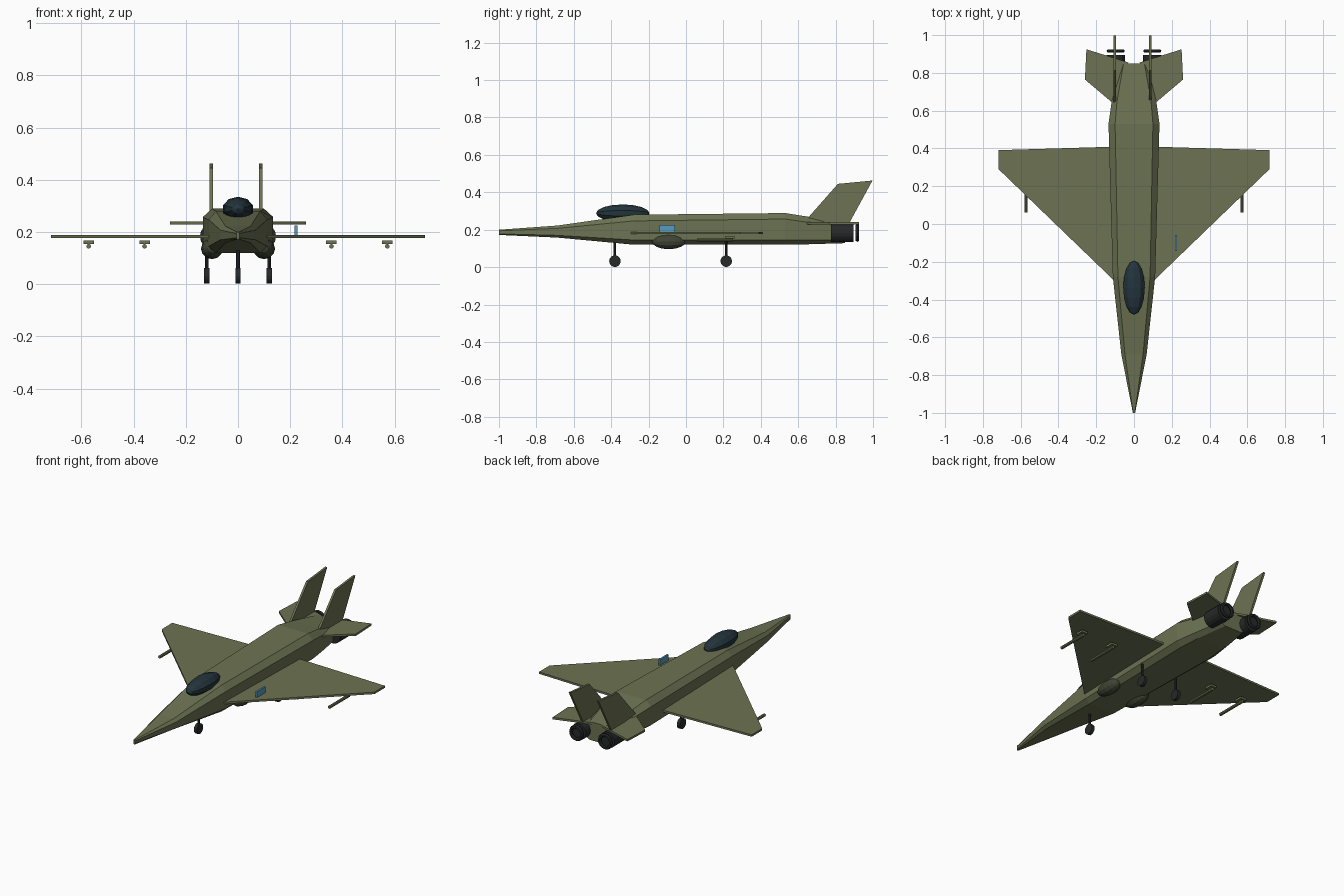
import bpy, bmesh, math
from mathutils import Matrix

if "Cube" in bpy.data.objects:
    bpy.data.objects.remove(bpy.data.objects["Cube"])


def material(name, rgb):
    m = bpy.data.materials.new(name)
    m.diffuse_color = (*rgb, 1)
    m.use_nodes = True
    m.node_tree.nodes["Principled BSDF"].inputs["Base Color"].default_value = m.diffuse_color
    return m


OLIVE = material("olive", (0.15, 0.17, 0.085))
DARK = material("dark_metal", (0.02, 0.022, 0.022))
POD = material("dark_olive", (0.05, 0.06, 0.035))
GLASS = material("canopy_glass", (0.017, 0.035, 0.045))
BLUE = material("blue", (0.1, 0.32, 0.5))


def finish(name, bm, mat):
    bmesh.ops.recalc_face_normals(bm, faces=bm.faces)
    me = bpy.data.meshes.new(name)
    bm.to_mesh(me)
    bm.free()
    ob = bpy.data.objects.new(name, me)
    bpy.context.collection.objects.link(ob)
    me.materials.append(mat)
    return ob


def loft(name, rings, mat):
    bm = bmesh.new()
    loops = [[bm.verts.new(p) for p in r] for r in rings]
    n = len(loops[0])
    for a, b in zip(loops, loops[1:]):
        for i in range(n):
            bm.faces.new((a[i], a[(i + 1) % n], b[(i + 1) % n], b[i]))
    bm.faces.new(loops[0])
    bm.faces.new(loops[-1])
    return finish(name, bm, mat)


def box(name, loc, size, mat):
    bm = bmesh.new()
    bmesh.ops.create_cube(bm, size=1, matrix=Matrix.Translation(loc) @ Matrix.Diagonal((*size, 1)))
    return finish(name, bm, mat)


def cylinder(name, loc, r, depth, axis, mat, sides=12, r2=None):
    rot = {"X": Matrix.Rotation(math.pi / 2, 4, "Y"),
           "Y": Matrix.Rotation(math.pi / 2, 4, "X"), "Z": Matrix()}[axis]
    bm = bmesh.new()
    bmesh.ops.create_cone(bm, cap_ends=True, segments=sides, radius1=r, radius2=r if r2 is None else r2,
                          depth=depth, matrix=Matrix.Translation(loc) @ rot)
    return finish(name, bm, mat)


def ellipsoid(name, loc, radii, mat, u=12, v=8):
    rx, ry, rz = radii
    bm = bmesh.new()
    bmesh.ops.create_uvsphere(bm, u_segments=u, v_segments=v, radius=1,
                              matrix=Matrix.Translation(loc) @ Matrix.Diagonal((rx, ry, rz, 1))
                              @ Matrix.Rotation(math.pi / 2, 4, "X"))
    return finish(name, bm, mat)


def section(y, w, wt, zb, zl, zs, zt):
    # eight-sided body section
    half = [(wt, zt), (w, zs), (w, zl), (wt, zb)]
    return [(x, y, z) for x, z in half] + [(-x, y, z) for x, z in reversed(half)]


# fuselage
loft("fuselage", [
    section(-1.0, 0.006, 0.004, 0.172, 0.178, 0.194, 0.2),
    section(-0.69, 0.067, 0.048, 0.158, 0.17, 0.207, 0.222),
    section(-0.28, 0.112, 0.085, 0.12, 0.145, 0.247, 0.28),
    section(0.53, 0.135, 0.1, 0.12, 0.145, 0.257, 0.289),
    section(0.65, 0.118, 0.09, 0.122, 0.145, 0.24, 0.27),
    section(0.85, 0.085, 0.055, 0.128, 0.145, 0.222, 0.24)], OLIVE)

# canopy
ellipsoid("canopy", (0, -0.338, 0.288), (0.06, 0.143, 0.047), GLASS, 10, 8)

WING = [(0.08, -0.3), (0.11, -0.295), (0.717, 0.29), (0.717, 0.391), (0.08, 0.41)]
TAIL = [(0.1, 0.63), (0.26, 0.765), (0.252, 0.925), (0.03, 0.855)]
FIN = [(0.64, 0.25), (0.812, 0.445), (0.997, 0.463), (0.87, 0.23)]

for s, side in ((1, "right"), (-1, "left")):
    # flying surfaces
    for name, pts, z, t in (("wing", WING, 0.183, 0.006), ("tailplane", TAIL, 0.234, 0.006)):
        loft(f"{side}_{name}", [[(s * x, y, z + d) for x, y in pts] for d in (-t, t)], OLIVE)
    fx = 0.087 if s > 0 else -0.103
    loft(f"{side}_fin", [[(fx + d, y, z) for y, z in FIN] for d in (-0.0065, 0.0065)], OLIVE)

    # engine and nozzle ring
    cylinder(f"{side}_engine", (s * 0.097, 0.835, 0.183), 0.049, 0.12, "Y", DARK, 16)
    bpy.ops.mesh.primitive_torus_add(location=(s * 0.097, 0.916, 0.183), rotation=(math.pi / 2, 0, 0),
                                     major_radius=0.038, minor_radius=0.01,
                                     major_segments=16, minor_segments=6)
    ring = bpy.context.object
    ring.name = f"{side}_nozzle_ring"
    ring.data.materials.append(DARK)

    # belly pod
    ellipsoid(f"{side}_pod", (s * 0.1, -0.092, 0.136), (0.042, 0.09, 0.04), POD)

    # missiles under the wing
    for label, x in (("inner", 0.358), ("outer", 0.572)):
        x *= s
        cylinder(f"{side}_{label}_missile", (x, 0.155, 0.145), 0.009, 0.19, "Y", OLIVE, 8)
        box(f"{side}_{label}_missile_fin", (x, 0.235, 0.16), (0.04, 0.05, 0.013), OLIVE)

# landing gear
for name, x, y in (("front", 0, -0.38), ("left", -0.12, 0.215), ("right", 0.12, 0.215)):
    cylinder(f"{name}_strut", (x, y, 0.09), 0.007, 0.12, "Z", DARK, 8)
    cylinder(f"{name}_wheel", (x, y, 0.032), 0.031, 0.02, "X", DARK, 14)

# blue plate on the wing
box("wing_plate", (0.222, -0.1, 0.206), (0.01, 0.085, 0.038), BLUE)
